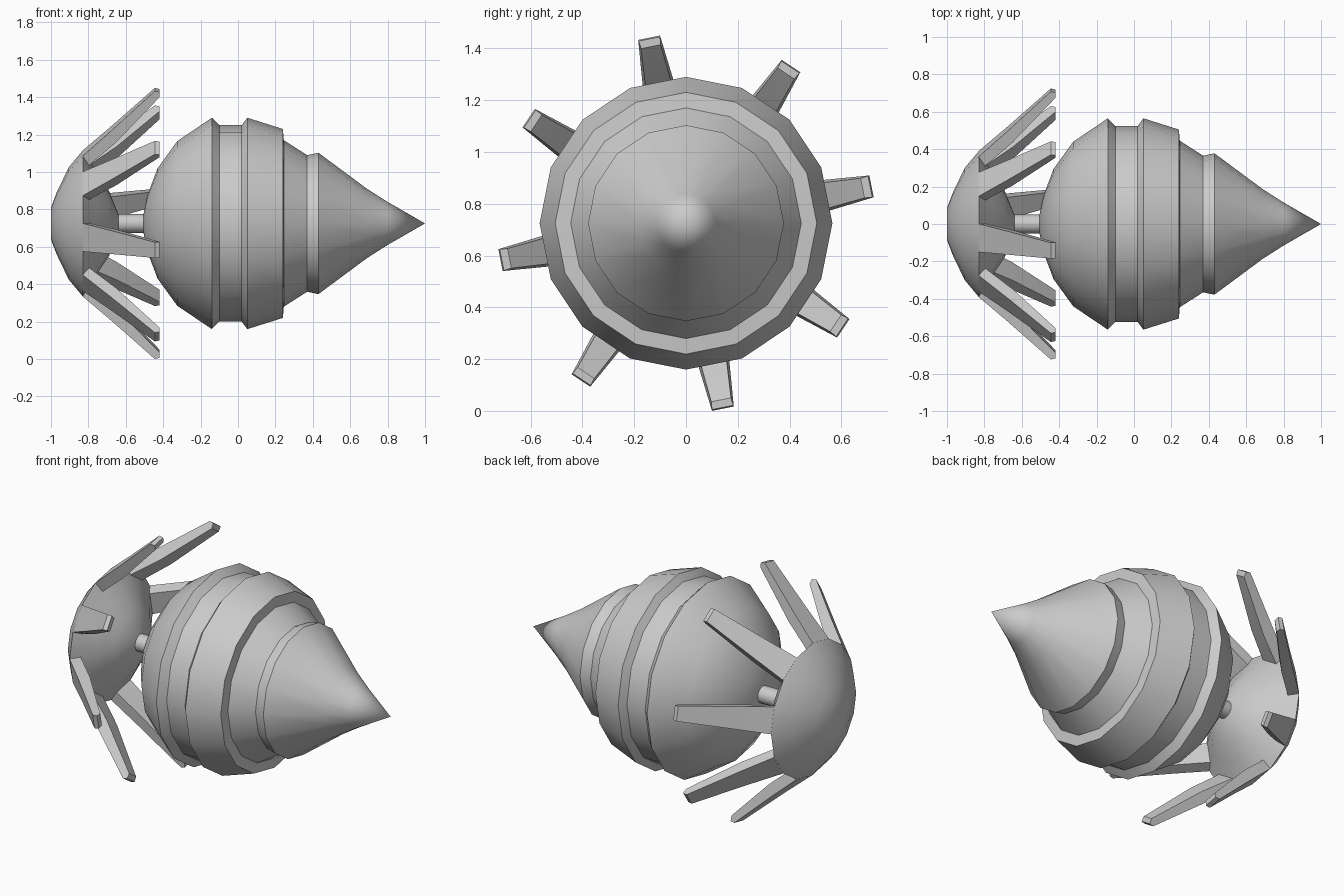
import bpy, bmesh
from math import sin, cos, pi, radians
from mathutils import Vector

if "Cube" in bpy.data.objects:
    bpy.data.objects.remove(bpy.data.objects["Cube"])

AXIS_Z = 0.725
SIDES = 16


def finish(name, bm, angle=30):
    bmesh.ops.recalc_face_normals(bm, faces=bm.faces)
    mesh = bpy.data.meshes.new(name)
    bm.to_mesh(mesh)
    bm.free()
    ob = bpy.data.objects.new(name, mesh)
    bpy.context.collection.objects.link(ob)
    ob.location.z = AXIS_Z
    bpy.ops.object.select_all(action='DESELECT')
    ob.select_set(True)
    bpy.context.view_layer.objects.active = ob
    bpy.ops.object.shade_smooth_by_angle(angle=radians(angle))
    return ob


def lathe(name, profile):
    """Revolve (x, radius) points around the x axis; radius 0 makes a point."""
    bm = bmesh.new()
    rings = []
    for x, r in profile:
        n = SIDES if r > 0 else 1
        rings.append([bm.verts.new((x, r * cos(2 * pi * i / SIDES), r * sin(2 * pi * i / SIDES)))
                      for i in range(n)])
    for a, b in zip(rings, rings[1:]):
        for i in range(SIDES):
            j = (i + 1) % SIDES
            quad = [a[i % len(a)], a[j % len(a)], b[j % len(b)], b[i % len(b)]]
            bm.faces.new(list(dict.fromkeys(quad)))
    for ring in (rings[0], rings[-1]):
        if len(ring) > 1:
            bm.faces.new(ring)
    return finish(name, bm)


def prong(name, angle):
    """Tapered prong; each section is outer x, outer r, inner x, inner r, half width."""
    sections = [(-0.83, 0.383, -0.83, 0.30, 0.077),
                (-0.68, 0.515, -0.65, 0.455, 0.064),
                (-0.445, 0.73, -0.42, 0.695, 0.043)]
    radial = Vector((0, cos(angle), sin(angle)))
    side = Vector((0, -sin(angle), cos(angle)))
    bm = bmesh.new()
    rings = []
    for xo, ro, xi, ri, w in sections:
        pts = [(xo, ro, -w), (xo, ro, w), (xi, ri, w * 0.9), (xi, ri, -w * 0.9)]
        # the tip is cut square with a short flat end
        rings.append([bm.verts.new(Vector((x, 0, 0)) + radial * r + side * s) for x, r, s in pts])
    tip = [bm.verts.new(Vector((-0.42, 0, 0)) + radial * r + side * s)
           for r, s in ((0.725, -0.042), (0.725, 0.042))]
    for a, b in zip(rings, rings[1:]):
        for i in range(4):
            j = (i + 1) % 4
            bm.faces.new((a[i], a[j], b[j], b[i]))
    bm.faces.new(rings[0])
    e = rings[-1]
    bm.faces.new((e[0], e[1], tip[1], tip[0]))
    bm.faces.new((tip[0], tip[1], e[2], e[3]))
    bm.faces.new((e[1], e[2], tip[1]))
    bm.faces.new((e[0], tip[0], e[3]))
    return finish(name, bm, 20)


# Pointed main body with a grooved band
lathe("body", [(-0.515, 0), (-0.485, 0.15), (-0.43, 0.295), (-0.325, 0.44), (-0.14, 0.565),
               (-0.10, 0.525), (0.02, 0.525), (0.05, 0.565), (0.24, 0.505), (0.245, 0.445),
               (0.37, 0.365), (0.43, 0.378), (0.69, 0.185), (0.80, 0.115), (1.0, 0)])

# Lens-shaped tail hub
lathe("tail_hub", [(-1.0, 0.085), (-0.97, 0.165), (-0.905, 0.30), (-0.83, 0.39),
                   (-0.75, 0.265), (-0.69, 0.175), (-0.64, 0.05)])

# Short pin joining hub and body
lathe("axle_pin", [(-0.68, 0.05), (-0.49, 0.05)])

# Ring of eight flared prongs
for k in range(8):
    prong(f"prong_{k + 1}", radians(11.25 + 45 * k))
